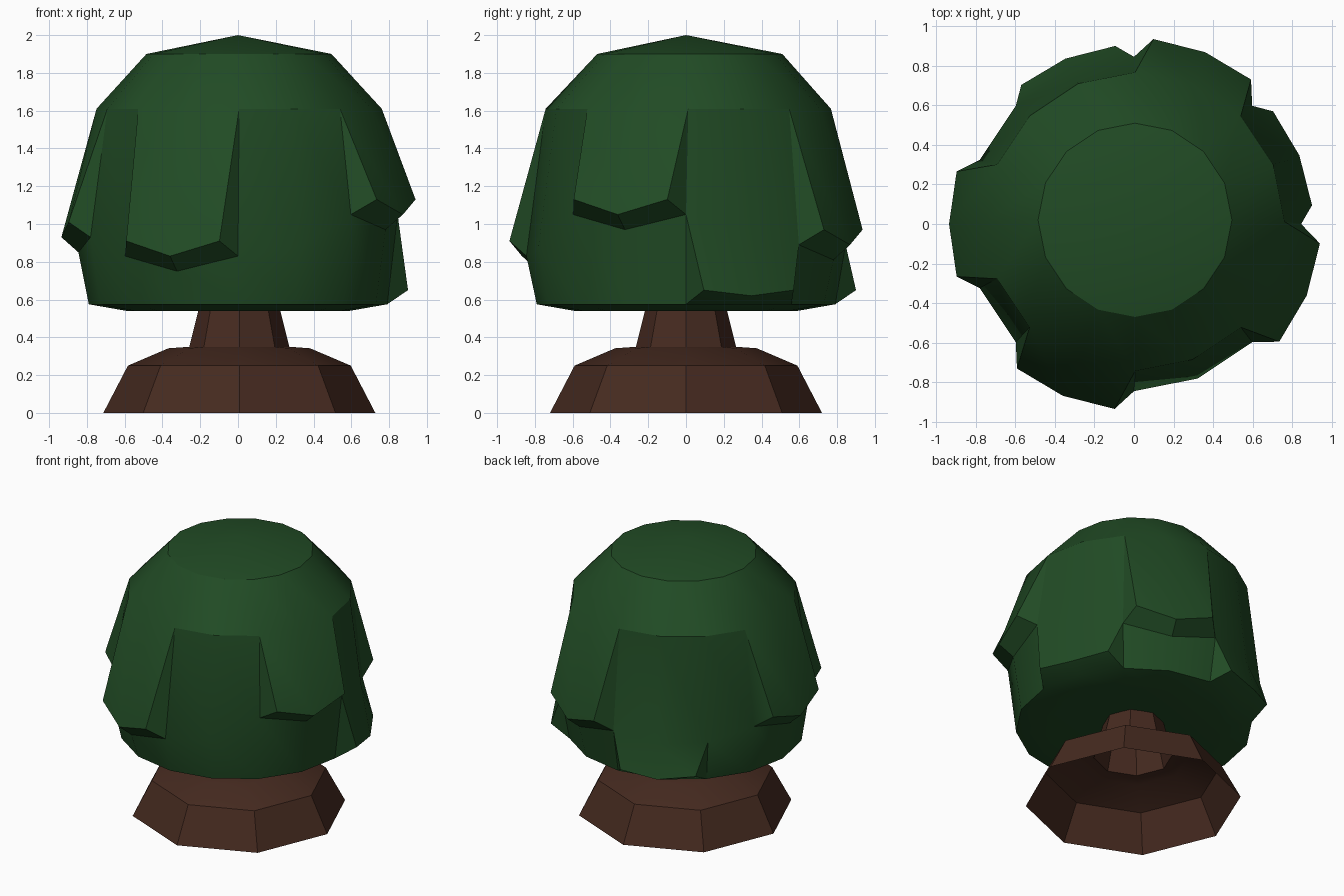
import bpy, bmesh
from math import cos, sin, radians

if "Cube" in bpy.data.objects:
    bpy.data.objects.remove(bpy.data.objects["Cube"])

N = 16


def make_object(name, bm, color, angle):
    bmesh.ops.recalc_face_normals(bm, faces=bm.faces[:])
    mesh = bpy.data.meshes.new(name)
    bm.to_mesh(mesh)
    bm.free()
    obj = bpy.data.objects.new(name, mesh)
    bpy.context.collection.objects.link(obj)
    mat = bpy.data.materials.new(name + "_material")
    mat.diffuse_color = color
    mat.use_nodes = True
    mat.node_tree.nodes["Principled BSDF"].inputs["Base Color"].default_value = mat.diffuse_color
    mesh.materials.append(mat)
    bpy.ops.object.select_all(action='DESELECT')
    obj.select_set(True)
    bpy.context.view_layer.objects.active = obj
    bpy.ops.object.shade_smooth_by_angle(angle=radians(angle))
    return obj


def point(bm, deg, r, z, cx=0.0, cy=0.0):
    a = radians(deg)
    return bm.verts.new((cx + r * cos(a), cy + r * sin(a), z))


def ring(bm, n, r, z, cx=0.0, cy=0.0):
    return [point(bm, 360 * k / n, r, z, cx, cy) for k in range(n)]


def bridge(bm, a, b):
    n = len(a)
    for k in range(n):
        bm.faces.new((a[k], a[(k + 1) % n], b[(k + 1) % n], b[k]))


# Trunk with flared root mound: one open octagonal shell
bm = bmesh.new()
profile = [(0.72, 0), (0.59, 0.25), (0.375, 0.342), (0.265, 0.35), (0.19, 0.65)]
rings = [ring(bm, 8, r, z, 0.007) for r, z in profile]
for a, b in zip(rings, rings[1:]):
    bridge(bm, a, b)
make_object("trunk", bm, (0.06, 0.023, 0.014, 1), 30)

# Canopy rings, top to bottom
bm = bmesh.new()
apex = bm.verts.new((0, 0, 2))
crown = ring(bm, N, 0.49, 1.9, 0.005, 0.02)
shoulder = ring(bm, N, 0.755, 1.61, 0.006, 0.012)
waist_z = [1.05, 0.97, 0.89, 0.81, 0.89, 0.85, 0.87, 0.93,
           0.85, 0.93, 0.83, 0.75, 0.83, 0.88, 1.05, 0.97]
waist = [point(bm, 22.5 * k, 0.845, z) for k, z in enumerate(waist_z)]
rim = ring(bm, N, 0.79, 0.575)
lip = ring(bm, N, 0.59, 0.54)
hollow = bm.verts.new((0, 0, 0.62))

for k in range(N):
    bm.faces.new((apex, crown[k], crown[(k + 1) % N]))
    bm.faces.new((hollow, lip[k], lip[(k + 1) % N]))
bridge(bm, crown, shoulder)
bridge(bm, rim, lip)

# Leaf flaps: (first column, flap end height, radius, hangs from waist)
flaps = [(0, 0.65, 0.905, True), (4, 0.65, 0.905, True),
         (2, 0.97, 0.94, False), (7, 1.01, 0.935, False),
         (10, 0.91, 0.94, False), (14, 1.13, 0.945, False)]
covered = {True: set(), False: set()}
for start, z, r, low in flaps:
    top, bottom = (waist, rim) if low else (shoulder, waist)
    ids = [(start + j) % N for j in range(3)]
    drop = 0.03 if low else 0.08
    outer = [point(bm, 22.5 * start + d, r, z - dz)
             for d, dz in ((6, 0), (22.5, drop), (39, 0))]
    for j in range(2):
        a, b = ids[j], ids[j + 1]
        bm.faces.new((top[a], top[b], outer[j + 1], outer[j]))
        bm.faces.new((outer[j], outer[j + 1], bottom[b], bottom[a]))
        covered[low].add(a)
    for j in (0, 2):
        bm.faces.new((top[ids[j]], outer[j], bottom[ids[j]]))

# Plain canopy wall wherever there is no flap
for low, top, bottom in ((False, shoulder, waist), (True, waist, rim)):
    for k in set(range(N)) - covered[low]:
        n = (k + 1) % N
        bm.faces.new((top[k], top[n], bottom[n], bottom[k]))
make_object("leaf_canopy", bm, (0.015, 0.07, 0.018, 1), 32)
